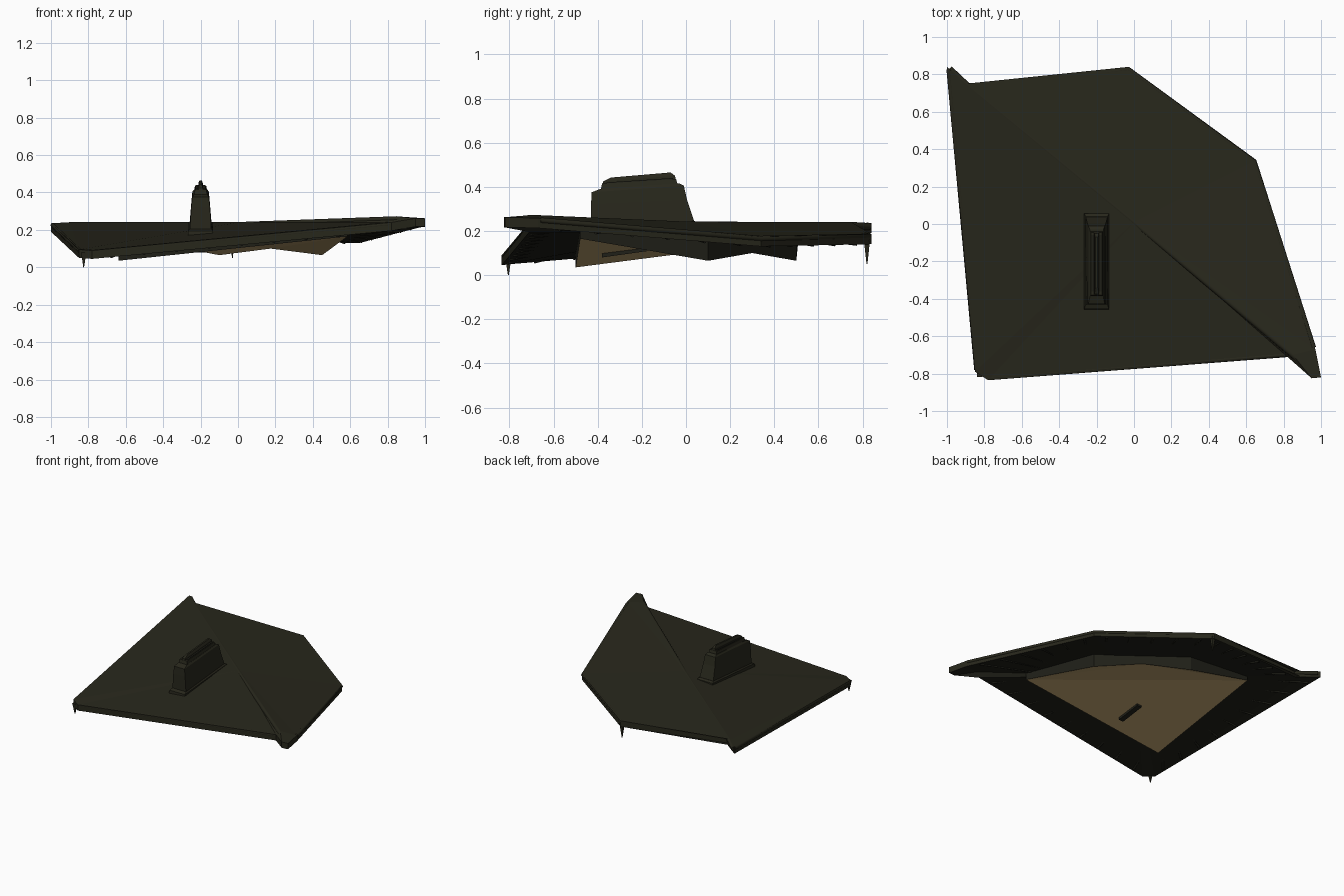
import bpy, bmesh
from mathutils import Vector as V

if "Cube" in bpy.data.objects:
    bpy.data.objects.remove(bpy.data.objects["Cube"])


def mat(name, rgb):
    m = bpy.data.materials.new(name)
    m.diffuse_color = (*rgb, 1)
    m.use_nodes = True
    m.node_tree.nodes["Principled BSDF"].inputs["Base Color"].default_value = m.diffuse_color
    return m


ROOF = mat("dark_olive_roof", (0.021, 0.0205, 0.0115))
UNDER = mat("blackish_underside", (0.014, 0.014, 0.009))
TAN = mat("tan_ceiling", (0.52, 0.37, 0.165))


def obj(name, verts, faces, mats, rule=None):
    me = bpy.data.meshes.new(name)
    bm = bmesh.new()
    vs = [bm.verts.new(v) for v in verts]
    for f in faces:
        bm.faces.new([vs[i] for i in f])
    bmesh.ops.recalc_face_normals(bm, faces=bm.faces)
    bm.normal_update()
    if rule:
        for f in bm.faces:
            f.material_index = rule(f)
    bm.to_mesh(me)
    bm.free()
    for m in mats:
        me.materials.append(m)
    o = bpy.data.objects.new(name, me)
    bpy.context.collection.objects.link(o)
    return o


def slab(name, top, faces, rim, depths, mats, rule):
    """Closed shell: top faces, copy lowered by depths, walls around the rim."""
    n = len(top)
    verts = list(top) + [(x, y, z - d) for (x, y, z), d in zip(top, depths)]
    fs = list(faces) + [[i + n for i in f] for f in faces]
    for a, b in zip(rim, rim[1:] + rim[:1]):
        fs.append([a, b, b + n, a + n])
    return obj(name, verts, fs, mats, rule)


def prism(name, rings, material):
    """Stack of matching vertex rings, capped at both ends."""
    k = len(rings[0])
    fs = [list(range(k)), list(range((len(rings) - 1) * k, len(rings) * k))]
    for r in range(len(rings) - 1):
        for i in range(k):
            j = (i + 1) % k
            fs.append([r * k + i, r * k + j, r * k + k + j, r * k + k + i])
    return obj(name, [v for ring in rings for v in ring], fs, [material])


def rod(name, pts, r, material):
    cu = bpy.data.curves.new(name, "CURVE")
    cu.dimensions = "3D"
    cu.bevel_depth = r
    cu.bevel_resolution = 2
    cu.use_fill_caps = True
    sp = cu.splines.new("POLY")
    sp.points.add(len(pts) - 1)
    for p, co in zip(sp.points, pts):
        p.co = (*co, 1)
    cu.materials.append(material)
    o = bpy.data.objects.new(name, cu)
    bpy.context.collection.objects.link(o)
    return o


def down_faces(f):
    return 1 if f.normal.z < -0.5 else 0


# Folded roof slab: perimeter first, then points on the ridge
L, FL, FL2, FR, R1, R, BR, E, C, BL, P1, M, P2 = range(13)
top = [(-1, .84, .235), (-.85, -.79, .095), (-.78, -.835, .09), (.82, -.71, .24),
       (.95, -.825, .262), (1, -.82, .262), (.97, -.67, .258), (.65, .34, .175),
       (-.03, .84, .185), (-.86, .73, .23), (-.9, .75, .24), (0, .01, .24),
       (.85, -.7, .272)]
tris = [(L, FL, P1), (P1, FL, M), (M, FL, FL2), (M, FL2, FR), (M, FR, P2),
        (P2, FR, R1), (L, P1, BL), (BL, P1, C), (P1, M, C), (M, E, C),
        (M, BR, E), (M, P2, BR), (P2, R1, R, BR)]
slab("roof", top, tris, list(range(10)), [.045] * 13, [ROOF, UNDER], down_faces)

# Rounded eave edges and ridge cap
inset = [V((x * .99, y * .985, z - .01)) for x, y, z in top]
for name, ids in (("front_eave_edge", (FL, FL2, FR)), ("left_eave_edge", (L, FL)),
                  ("back_eave_edge", (BL, C, E, BR))):
    rod(name, [inset[i] for i in ids], .013, ROOF)
rod("ridge_cap", [V((-.985, .83, .22)), V(top[P1]) - V((0, 0, .015)),
                  V(top[M]) - V((0, 0, .014)), V(top[P2]) - V((0, 0, .015)),
                  V((.975, -.81, .245))], .016, ROOF)

# Ceiling block under the roof: tan underside, dark walls, raised middle at the back
ceil = [(-.64, -.5, .035), (.585, -.48, .165), (.45, .1, .065),
        (.175, .3, .1), (-.1, .5, .065), (-.61, .51, .165)]
heights = [.085, .05, .12, .09, .12, .05]
slab("ceiling", [(x, y, z + h) for (x, y, z), h in zip(ceil, heights)],
     [(0, 1, 5), (1, 2, 3), (1, 3, 5), (3, 4, 5)], list(range(6)), heights,
     [UNDER, TAN], down_faces)

# Battens on the underside, running from the eaves to the ceiling block
spans = [(FL2, FR, 0, 1, 9), (L, FL, 5, 0, 9), (BR, E, 1, 2, 6),
         (E, C, 2, 4, 5), (C, BL, 4, 5, 6)]
for a, b, c, d, n in spans:
    for i in range(n):
        t = (i + .5) / n
        p = V(top[a]).lerp(V(top[b]), t) * .98 - V((0, 0, .04))
        hi = [V(ceil[k]) + V((0, 0, heights[k])) for k in (c, d)]
        q = hi[0].lerp(hi[1], t)
        q.z = min(q.z, p.z + .06)
        rod("batten", [p, q], .008, UNDER)

# Hanging corner spikes
for x, y, z0, z1 in ((-.825, -.805, 0, .08), (-.03, .82, .05, .16)):
    def ring(s, z):
        return [(x - s, y - s, z), (x + s, y - s, z), (x + s, y + s, z), (x - s, y + s, z)]
    prism("corner_spike", [ring(.002, z0), ring(.008, (z0 + z1) / 2), ring(.014, z1)], ROOF)


# Chimney-like vent: tapered body with stepped top and a fin
def rect(w, y0, y1, z0, z1, x=-.2):
    return [(x - w, y0, z0), (x + w, y0, z0), (x + w, y1, z1), (x - w, y1, z1)]


prism("vent_base", [rect(.07, -.46, .06, .13, .19), rect(.066, -.455, .055, .195, .235),
                    rect(.058, -.43, .04, .205, .245)], ROOF)
prism("vent_body", [rect(.06, -.43, .045, .16, .22), rect(.05, -.43, .005, .32, .34),
                    rect(.044, -.428, -.01, .375, .405), rect(.036, -.39, -.03, .39, .415)], ROOF)
prism("vent_cap", [rect(.037, -.388, -.035, .38, .40), rect(.03, -.38, -.045, .415, .435)], ROOF)
prism("vent_fin", [rect(.014, -.385, -.04, .39, .41), rect(.012, -.375, -.05, .425, .45),
                   rect(.006, -.34, -.07, .442, .465)], ROOF)
for side in (-1, 1):
    prism("vent_groove", [rect(.006, -.36, -.06, .412, .432, -.2 + side * .02),
                          rect(.006, -.36, -.06, .42, .44, -.2 + side * .02)], UNDER)

# Slot in the ceiling below the vent
prism("vent_slot", [rect(.02, -.38, -.18, .08, .108), rect(.02, -.38, -.18, .11, .14)], UNDER)
